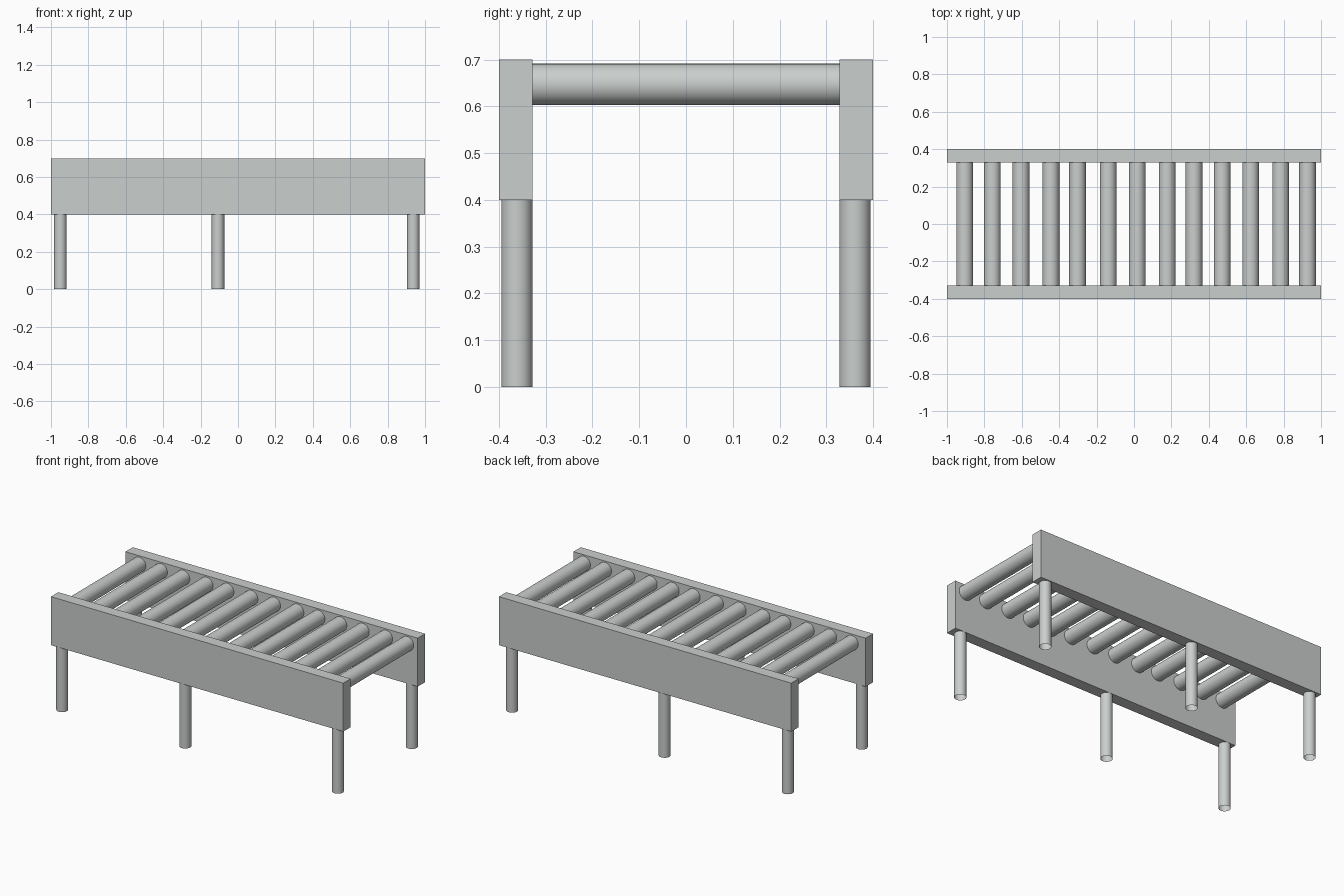
import bpy, bmesh, math
from mathutils import Matrix

if "Cube" in bpy.data.objects:
    bpy.data.objects.remove(bpy.data.objects["Cube"])

grey = bpy.data.materials.new("steel_grey")
grey.diffuse_color = (0.59, 0.62, 0.605, 1)
grey.use_nodes = True
grey.node_tree.nodes["Principled BSDF"].inputs["Base Color"].default_value = grey.diffuse_color


def add_object(name, bm, smooth=False):
    mesh = bpy.data.meshes.new(name)
    bmesh.ops.recalc_face_normals(bm, faces=bm.faces)
    bm.to_mesh(mesh)
    bm.free()
    mesh.materials.append(grey)
    obj = bpy.data.objects.new(name, mesh)
    bpy.context.collection.objects.link(obj)
    if smooth:
        bpy.ops.object.select_all(action='DESELECT')
        obj.select_set(True)
        bpy.context.view_layer.objects.active = obj
        bpy.ops.object.shade_smooth_by_angle(angle=math.radians(40))
    return obj


def box(name, center, size):
    bm = bmesh.new()
    bmesh.ops.create_cube(bm, size=1, matrix=Matrix.Translation(center) @ Matrix.Diagonal((*size, 1)))
    return add_object(name, bm)


def cylinder(name, center, radius, length, along_y=False, caps=True):
    rot = Matrix.Rotation(math.pi / 2, 4, 'X') if along_y else Matrix.Identity(4)
    bm = bmesh.new()
    bmesh.ops.create_cone(bm, cap_ends=caps, segments=32, radius1=radius, radius2=radius,
                          depth=length, matrix=Matrix.Translation(center) @ rot)
    return add_object(name, bm, True)


# Side rails, each carried by three open tube legs
for side, s in (("front", -1), ("back", 1)):
    box(f"{side}_rail", (0, s * 0.364, 0.55), (2, 0.072, 0.3))
    for place, x in (("left", -0.95), ("middle", -0.107), ("right", 0.937)):
        cylinder(f"{side}_{place}_leg", (x, s * 0.3615, 0.2), 0.0335, 0.4, caps=False)

# Slightly uneven row of rollers between the rails
roller_x = (-0.905, -0.757, -0.604, -0.444, -0.302, -0.138, 0.017,
            0.177, 0.321, 0.471, 0.624, 0.784, 0.928)
for i, x in enumerate(roller_x):
    cylinder(f"roller_{i + 1}", (x, 0, 0.647), 0.0445, 0.656, along_y=True)
